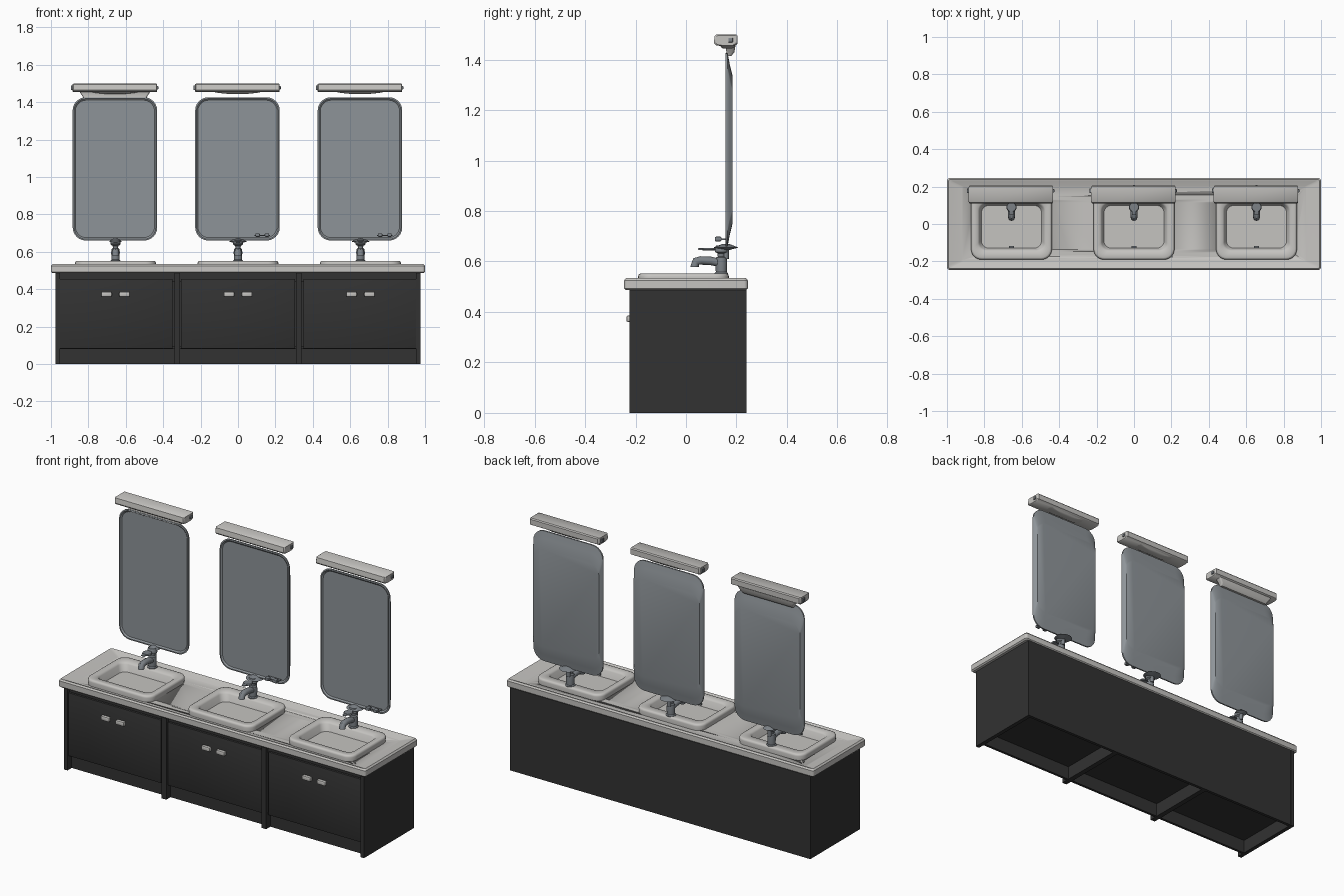
import bpy, bmesh, math

if "Cube" in bpy.data.objects:
    bpy.data.objects.remove(bpy.data.objects["Cube"])

def material(name, rgb):
    m = bpy.data.materials.new(name)
    m.diffuse_color = (*rgb, 1)
    m.use_nodes = True
    m.node_tree.nodes["Principled BSDF"].inputs["Base Color"].default_value = m.diffuse_color
    return m

STONE = material("pale_stone", (0.56, 0.55, 0.53))
DARK = material("dark_cabinet", (0.032, 0.032, 0.032))
GLASS = material("mirror_grey", (0.27, 0.295, 0.315))
METAL = material("faucet_metal", (0.20, 0.22, 0.24))
XS = (-0.655, 0.0, 0.655)

def finish(bm, name, mat, angle=35):
    bmesh.ops.recalc_face_normals(bm, faces=bm.faces)
    me = bpy.data.meshes.new(name)
    bm.to_mesh(me)
    bm.free()
    me.materials.append(mat)
    ob = bpy.data.objects.new(name, me)
    bpy.context.collection.objects.link(ob)
    bpy.ops.object.select_all(action='DESELECT')
    ob.select_set(True)
    bpy.context.view_layer.objects.active = ob
    bpy.ops.object.shade_smooth_by_angle(angle=math.radians(angle))
    return ob

def box(name, x0, x1, y0, y1, z0, z1, mat, bevel=0.0):
    bm = bmesh.new()
    bmesh.ops.create_cube(bm, size=1)
    for v in bm.verts:
        v.co = ((x0 + x1) / 2 + v.co.x * (x1 - x0),
                (y0 + y1) / 2 + v.co.y * (y1 - y0),
                (z0 + z1) / 2 + v.co.z * (z1 - z0))
    if bevel:
        bmesh.ops.bevel(bm, geom=bm.edges[:], offset=bevel, segments=2, profile=0.5, affect='EDGES')
    return finish(bm, name, mat)

def rounded(hx, hy, r, n=6):
    pts = []
    for k, (sx, sy) in enumerate(((1, 1), (-1, 1), (-1, -1), (1, -1))):
        for i in range(n + 1):
            a = math.pi / 2 * (k + i / n)
            pts.append((sx * (hx - r) + r * math.cos(a), sy * (hy - r) + r * math.sin(a)))
    return pts

def loft(name, rings, mat, angle=35):
    """Skin a list of equal-length rings of 3D points and cap both ends."""
    bm = bmesh.new()
    loops = [[bm.verts.new(p) for p in ring] for ring in rings]
    for a, b in zip(loops, loops[1:]):
        for i in range(len(a)):
            j = (i + 1) % len(a)
            bm.faces.new((a[i], a[j], b[j], b[i]))
    bm.faces.new(loops[0])
    bm.faces.new(loops[-1])
    return finish(bm, name, mat, angle)

def flat_rings(cx, cy, spec):
    """Horizontal rounded rectangles: (hx, hy, radius, z, y shift)."""
    return [[(cx + x, cy + dy + y, z) for x, y in rounded(hx, hy, r)] for hx, hy, r, z, dy in spec]

def turned(name, x, y, profile, mat, n=20):
    """Solid of revolution about a vertical axis: (radius, z)."""
    return loft(name, [[(x + r * math.cos(2 * math.pi * i / n), y + r * math.sin(2 * math.pi * i / n), z)
                        for i in range(n)] for r, z in profile], mat)

# cabinet carcass: ends, dividers, back, bottom and recessed kick
for s in (-1, 1):
    box("cabinet_end", s * 0.977, s * 0.953, -0.224, 0.24, 0, 0.49, DARK)
    box("cabinet_divider", s * 0.325 - 0.015, s * 0.325 + 0.015, -0.224, 0.23, 0, 0.49, DARK)
box("cabinet_back", -0.976, 0.976, 0.222, 0.2395, 0, 0.49, DARK)
box("cabinet_bottom", -0.96, 0.96, -0.205, 0.23, 0.08, 0.095, DARK)
box("cabinet_kick", -0.96, 0.96, -0.185, -0.17, 0, 0.085, DARK)
box("cabinet_top_rail", -0.96, 0.96, -0.205, -0.18, 0.44, 0.49, DARK)

# counter with shallow dished top, holes cut for the basins
counter = loft("counter", flat_rings(0, 0, (
    (0.992, 0.238, 0.012, 0.486, 0), (1.0, 0.245, 0.015, 0.493, 0), (1.0, 0.245, 0.015, 0.525, 0),
    (0.992, 0.238, 0.012, 0.534, 0), (0.98, 0.228, 0.012, 0.532, 0), (0.92, 0.2, 0.01, 0.515, 0))), STONE)
for cx in XS:
    cutter = loft("basin_cutter", flat_rings(cx, -0.01, ((0.2, 0.165, 0.04, 0.4, 0), (0.2, 0.165, 0.04, 0.6, 0))), STONE)
    cutter.hide_render = True
    bpy.context.view_layer.objects.active = counter
    mod = counter.modifiers.new("hole", 'BOOLEAN')
    mod.operation, mod.solver, mod.object = 'DIFFERENCE', 'EXACT', cutter
    bpy.ops.object.modifier_apply(modifier=mod.name)
    bpy.data.objects.remove(cutter)

for k, cx in enumerate(XS):
    # door panel split by a thin centre seam, and two pulls
    box("door", cx - 0.305, cx + 0.305, -0.217, -0.2, 0.083, 0.455, DARK, 0.003)
    for s in (-1, 1):
        px = cx + s * 0.048
        box("door_pull", px - 0.028, px + 0.028, -0.236, -0.215, 0.36, 0.386, STONE, 0.006)

    # basin: raised rim and rounded bowl
    loft("basin", flat_rings(cx, -0.01, (
        (0.21, 0.176, 0.05, 0.50, 0), (0.216, 0.18, 0.055, 0.54, 0), (0.212, 0.177, 0.052, 0.549, 0),
        (0.205, 0.17, 0.048, 0.552, 0), (0.18, 0.13, 0.04, 0.549, -0.005), (0.172, 0.122, 0.04, 0.54, -0.005),
        (0.158, 0.112, 0.04, 0.49, -0.005), (0.148, 0.104, 0.04, 0.473, -0.005),
        (0.128, 0.088, 0.035, 0.466, -0.005))), STONE, 50)
    turned("drain", cx, -0.012, ((0.018, 0.46), (0.018, 0.47), (0.012, 0.473)), METAL, 12)
    box("overflow_slot", cx - 0.014, cx + 0.014, -0.127, -0.118, 0.51, 0.522, METAL)

    # faucet: body, lever and curved spout
    turned("faucet_body", cx, 0.14, ((0.027, 0.545), (0.027, 0.553), (0.022, 0.558), (0.023, 0.60), (0.021, 0.615),
                                     (0.014, 0.62), (0.015, 0.632), (0.026, 0.638), (0.026, 0.655), (0.02, 0.664)), METAL)
    box("faucet_lever", cx - 0.011, cx + 0.011, 0.048, 0.14, 0.645, 0.653, METAL, 0.003)
    turned("lever_pad", cx, 0.09, ((0.024, 0.644), (0.027, 0.648), (0.024, 0.654)), METAL)
    path = ((0.15, 0.59, 0.0), (0.10, 0.602, 0.0), (0.06, 0.604, 0.15), (0.04, 0.60, 0.7), (0.034, 0.579, 1.5708))
    rings = []
    for y, z, a in path:
        rings.append([(cx + 0.018 * math.cos(t), y - 0.017 * math.sin(t) * math.sin(a), z + 0.017 * math.sin(t) * math.cos(a))
                      for t in [2 * math.pi * i / 16 for i in range(16)]])
    loft("faucet_spout", rings, METAL, 50)

    # mirror: rounded plate, shallow front recess, tapered back
    mx, mz = cx - 0.003, 1.043
    spec = ((0.212, 0.368, 0.06, 0.163), (0.219, 0.376, 0.065, 0.156), (0.226, 0.383, 0.07, 0.157),
            (0.226, 0.383, 0.07, 0.165), (0.222, 0.34, 0.07, 0.173), (0.214, 0.29, 0.06, 0.185))
    loft("mirror", [[(mx + x, y, mz + z) for x, z in rounded(hx, hz, r)] for hx, hz, r, y in spec], GLASS)
    # stem joining mirror and faucet
    turned("mirror_stem", cx, 0.158, ((0.012, 0.61), (0.012, 0.645), (0.05 if k else 0.035, 0.655), (0.012, 0.67)), METAL, 16)

    # lamp over the mirror: extruded profile with a bulged lens below
    prof = ((0.11, 1.466), (0.114, 1.495), (0.12, 1.499), (0.2, 1.499), (0.205, 1.493), (0.205, 1.462),
            (0.19, 1.453), (0.14, 1.453), (0.118, 1.457))
    loft("lamp", [[(mx + s * hx, 0.158 + (y - 0.158) * f, 1.476 + (z - 1.476) * f) for y, z in prof]
                  for s, hx, f in ((-1, 0.226, 0.85), (-1, 0.221, 1), (1, 0.221, 1), (1, 0.226, 0.85))], STONE)
    loft("lamp_lens", flat_rings(mx, 0.165, (
        (0.13, 0.03, 0.02, 1.455, 0), (0.10, 0.026, 0.02, 1.449, 0), (0.05, 0.018, 0.012, 1.444, 0))), STONE, 60)
    for s in (-1, 1):
        box("lamp_knob", mx + s * 0.22, mx + s * 0.232, 0.168, 0.186, 1.468, 1.486, METAL, 0.003)
    if k == 0:
        # only the left lamp has a wide bracket reaching its mirror
        loft("lamp_bracket", flat_rings(mx, 0.176, (
            (0.165, 0.012, 0.008, 1.415, -0.008), (0.172, 0.016, 0.01, 1.43, 0), (0.19, 0.02, 0.01, 1.456, 0))), STONE)
    else:
        # small hook rail below the mirror's right side
        hx = cx + 0.13
        box("hook_rail", hx - 0.042, hx + 0.042, 0.13, 0.158, 0.685, 0.691, METAL, 0.002)
        for s in (-1, 1):
            box("hook_end", hx + s * 0.025 - 0.012, hx + s * 0.025 + 0.012, 0.114, 0.14, 0.68, 0.698, METAL, 0.004)
